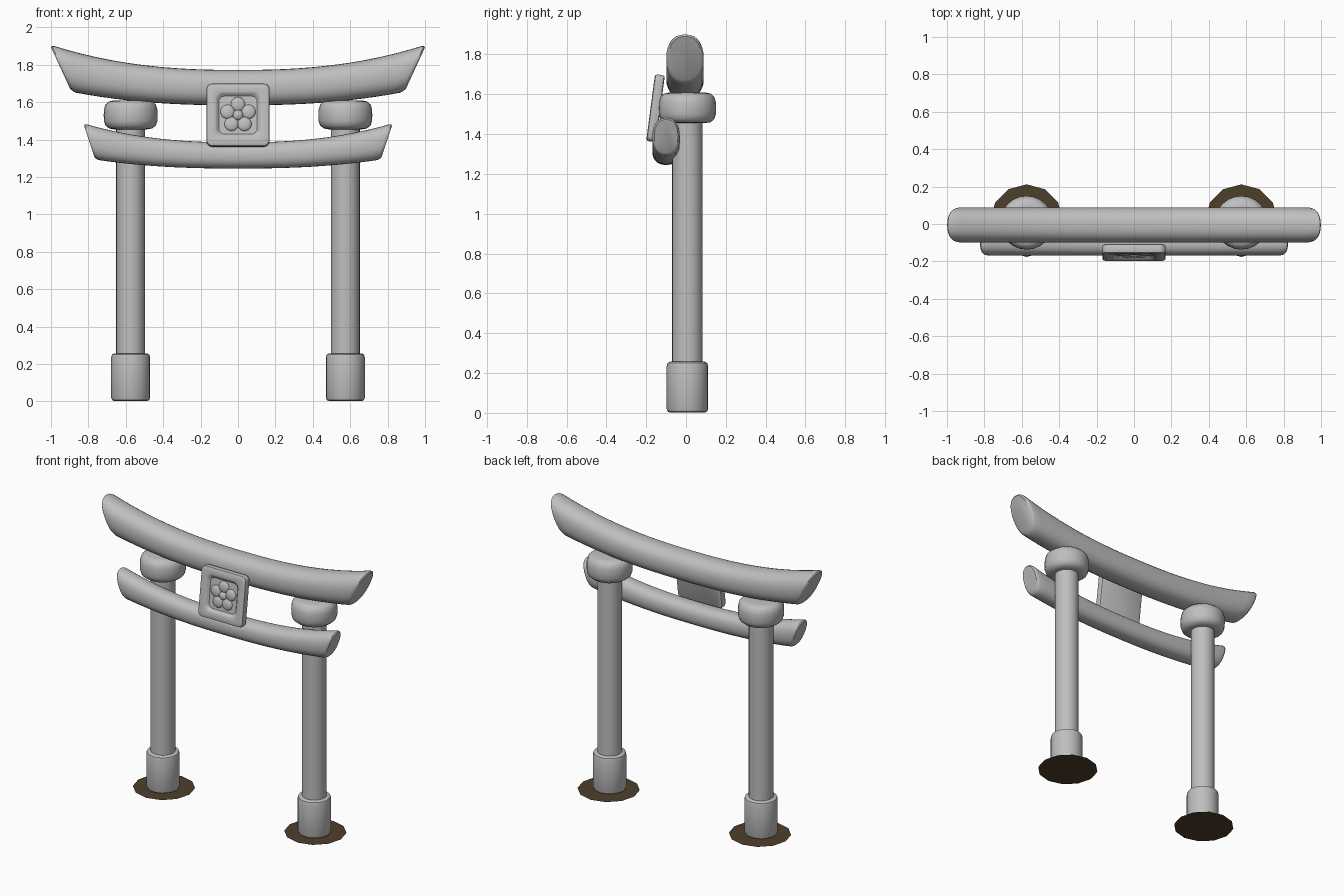
import bpy, bmesh, math
from mathutils import Matrix, Vector

if "Cube" in bpy.data.objects:
    bpy.data.objects.remove(bpy.data.objects["Cube"], do_unlink=True)


def material(name, rgb):
    m = bpy.data.materials.new(name)
    m.use_nodes = True
    m.diffuse_color = (*rgb, 1)
    m.node_tree.nodes["Principled BSDF"].inputs["Base Color"].default_value = (*rgb, 1)
    return m


stone = material("grey stone", (0.52, 0.52, 0.52))
earth = material("brown earth", (0.075, 0.049, 0.024))


def finish(name, bm, mat, angle=40, matrix=None):
    bmesh.ops.recalc_face_normals(bm, faces=bm.faces)
    if matrix:
        bm.transform(matrix)
    me = bpy.data.meshes.new(name)
    bm.to_mesh(me)
    bm.free()
    me.materials.append(mat)
    ob = bpy.data.objects.new(name, me)
    bpy.context.collection.objects.link(ob)
    bpy.ops.object.select_all(action='DESELECT')
    ob.select_set(True)
    bpy.context.view_layer.objects.active = ob
    bpy.ops.object.shade_smooth_by_angle(angle=math.radians(angle))
    return ob


def loft(name, rings, mat, **kw):
    """Skin closed rings of equal length and cap both ends."""
    bm = bmesh.new()
    loops = [[bm.verts.new(p) for p in ring] for ring in rings]
    n = len(loops[0])
    for a, b in zip(loops, loops[1:]):
        for i in range(n):
            j = (i + 1) % n
            bm.faces.new((a[i], a[j], b[j], b[i]))
    bm.faces.new(loops[0])
    bm.faces.new(loops[-1])
    return finish(name, bm, mat, **kw)


def lathe(name, profile, x, y, mat, sides=24):
    turn = [2 * math.pi * i / sides for i in range(sides)]
    return loft(name, [[(x + r * math.cos(a), y + r * math.sin(a), z) for a in turn]
                       for r, z in profile], mat)


def curved_beam(name, top_x, low_x, top_z, low_z, rise_top, rise_low, y, half_w):
    """Upswept beam with slanted, softly rounded ends."""
    half = [(i / 12, 1) for i in range(12)] + [(0.975, 1), (0.99, 0.96), (1, 0.86)]
    stations = [(-u, s) for u, s in reversed(half[1:])] + half
    rings = []
    for u, s in stations:
        f = abs(u) ** 2.4
        top = Vector((u * top_x, y, top_z + rise_top * f))
        low = Vector((u * low_x, y, low_z + rise_low * f))
        mid, up = (top + low) / 2, (top - low) / 2
        ring = []
        for i in range(28):
            a = 2 * math.pi * i / 28
            c, d = math.cos(a), math.sin(a)
            side = math.copysign(abs(c) ** 0.85, c) * half_w
            lift = math.copysign(abs(d) ** 0.85, d)
            ring.append(mid + (up * lift + Vector((0, side, 0))) * s)
        rings.append(ring)
    return loft(name, rings, stone)


curved_beam("top_beam", 1.007, 0.89, 1.772, 1.583, 0.136, 0.072, -0.005, 0.094)
curved_beam("lower_beam", 0.828, 0.763, 1.385, 1.245, 0.102, 0.048, -0.1, 0.069)

# Posts with foot, collar and ground patch
for side, x in (("left", 0.574), ("right", -0.574)):
    y = 0.007
    lathe(side + "_post", [(0.077, 0.2), (0.077, 1.5)], x, y, stone)
    lathe(side + "_foot", [(0.088, 0.002), (0.099, 0.007), (0.104, 0.02), (0.104, 0.235),
                           (0.1, 0.25), (0.088, 0.257)], x, y, stone)
    lathe(side + "_collar", [(0.09, 1.455), (0.115, 1.459), (0.135, 1.475), (0.143, 1.5),
                             (0.144, 1.53), (0.143, 1.56), (0.135, 1.587), (0.118, 1.603),
                             (0.09, 1.609)], x, y, stone)
    bm = bmesh.new()
    bmesh.ops.create_circle(bm, cap_ends=True, segments=12, radius=0.194)
    finish(side + "_ground_patch", bm, earth, matrix=Matrix.Translation((x, 0.018, 0)))

# Tilted plaque with a recessed panel
tilt = Matrix.Translation((0, -0.153, 1.53)) @ Matrix.Rotation(math.radians(-7.5), 4, 'X')


def rounded_square(half, radius, y):
    pts = []
    for k, (sx, sz) in enumerate(((1, 1), (-1, 1), (-1, -1), (1, -1))):
        for i in range(6):
            a = math.pi / 2 * (k + i / 5)
            pts.append((sx * (half - radius) + radius * math.cos(a), y,
                        sz * (half - radius) + radius * math.sin(a)))
    return pts


sections = [(0.158, 0.02, 0.025), (0.166, 0.028, 0.021), (0.169, 0.031, 0.012),
            (0.169, 0.031, -0.012), (0.166, 0.028, -0.021), (0.158, 0.025, -0.025),
            (0.122, 0.04, -0.025), (0.116, 0.036, -0.022), (0.102, 0.03, -0.006)]
loft("plaque", [rounded_square(*s) for s in sections], stone, matrix=tilt)

# Flower relief: five petals around a centre
blobs = [("flower_centre", 0, 0, 0.028, 0.02)]
for k in range(5):
    a = math.pi / 2 + k * 2 * math.pi / 5
    blobs.append((f"petal_{k + 1}", 0.059 * math.cos(a), 0.059 * math.sin(a), 0.038, 0.015))
for name, px, pz, r, depth in blobs:
    bm = bmesh.new()
    bmesh.ops.create_uvsphere(bm, u_segments=16, v_segments=10, radius=1)
    finish(name, bm, stone, matrix=tilt @ Matrix.Translation((px, -0.006, pz))
           @ Matrix.Diagonal((r, depth, r, 1)))
